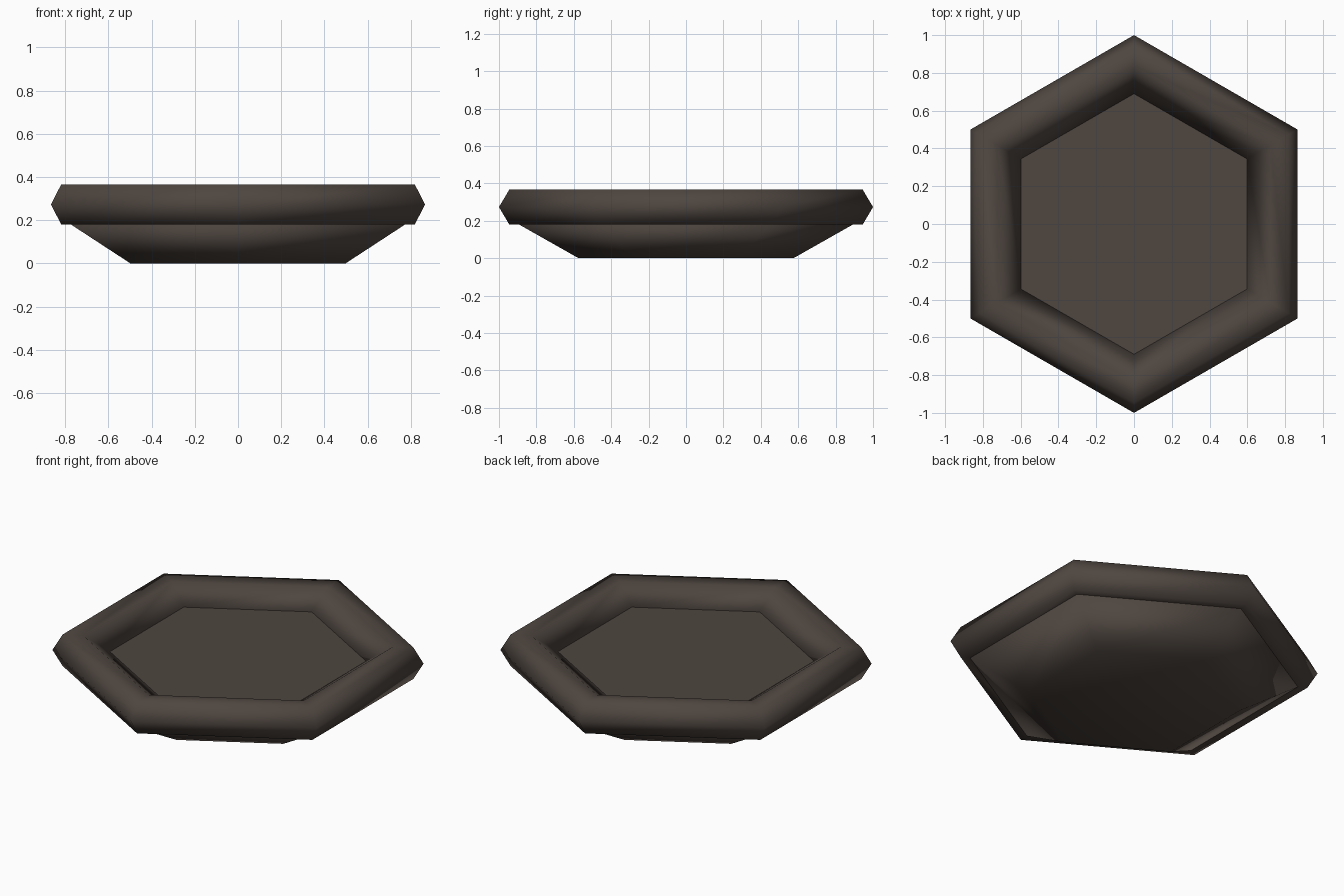
import bpy
import bmesh
from math import cos, sin, radians

cube = bpy.data.objects.get("Cube")
if cube:
    bpy.data.objects.remove(cube, do_unlink=True)

colour = (0.077, 0.061, 0.051, 1.0)
material = bpy.data.materials.new("dark brown clay")
material.use_nodes = True
material.diffuse_color = colour
shader = material.node_tree.nodes["Principled BSDF"]
shader.inputs["Base Color"].default_value = colour
shader.inputs["Roughness"].default_value = 0.8

SIDES = 6


def hex_part(name, profile, ring=False, caps=()):
    """Sweep a (radius, z) profile round six corners, pointing along y."""
    bm = bmesh.new()
    rings = []
    for radius, z in profile:
        angles = [radians(90 + 360 / SIDES * i) for i in range(SIDES)]
        rings.append([bm.verts.new((radius * cos(a), radius * sin(a), z)) for a in angles])
    pairs = list(zip(rings, rings[1:]))
    if ring:
        pairs.append((rings[-1], rings[0]))
    for low, high in pairs:
        for i in range(SIDES):
            j = (i + 1) % SIDES
            bm.faces.new((low[i], low[j], high[j], high[i]))
    for index in caps:
        bm.faces.new(rings[index])
    bmesh.ops.recalc_face_normals(bm, faces=bm.faces)
    for face in bm.faces:
        face.smooth = True
    mesh = bpy.data.meshes.new(name)
    bm.to_mesh(mesh)
    bm.free()
    mesh.materials.append(material)
    obj = bpy.data.objects.new(name, mesh)
    bpy.context.collection.objects.link(obj)
    return obj


# Rounded rim with a sloping inner wall
hex_part("rim", [(0.945, 0.18), (1.0, 0.273), (0.945, 0.366),
                 (0.835, 0.366), (0.69, 0.275), (0.835, 0.18)], ring=True)

# Flat floor inside the rim
hex_part("dish_floor", [(0.69, 0.265), (0.69, 0.275)], caps=(0, 1))
bpy.data.objects["dish_floor"].data.shade_flat()

# Tapered foot underneath
hex_part("base", [(0.575, 0.0), (0.893, 0.18)], caps=(0, 1))
